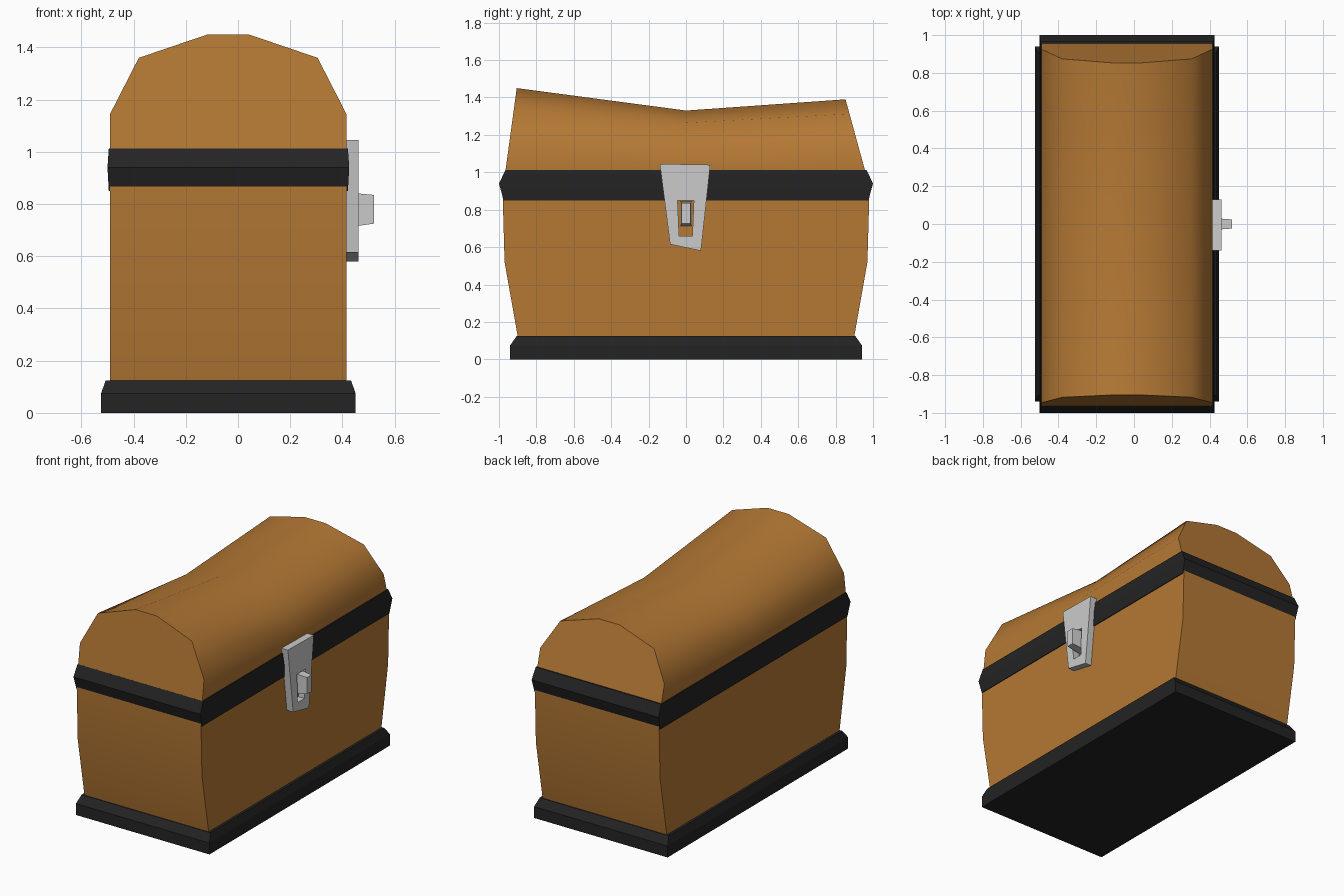
import bpy

if "Cube" in bpy.data.objects:
    bpy.data.objects.remove(bpy.data.objects["Cube"])

def material(name, color):
    m = bpy.data.materials.new(name)
    m.diffuse_color = color
    m.use_nodes = True
    m.node_tree.nodes["Principled BSDF"].inputs["Base Color"].default_value = m.diffuse_color
    return m

wood = material("wood", (0.46, 0.19, 0.035, 1))
iron = material("iron", (0.018, 0.017, 0.018, 1))

def make(name, verts, faces, mat=None, angle=0.5):
    me = bpy.data.meshes.new(name)
    me.from_pydata(verts, [], faces)
    ob = bpy.data.objects.new(name, me)
    bpy.context.collection.objects.link(ob)
    if mat:
        me.materials.append(mat)
    bpy.ops.object.select_all(action='DESELECT')
    ob.select_set(True)
    bpy.context.view_layer.objects.active = ob
    bpy.ops.object.mode_set(mode='EDIT')
    bpy.ops.mesh.select_all(action='SELECT')
    bpy.ops.mesh.normals_make_consistent(inside=False)
    bpy.ops.object.mode_set(mode='OBJECT')
    bpy.ops.object.shade_smooth_by_angle(angle=angle)
    return ob

def loft(name, rings, mat=None, angle=0.5):
    """Closed solid through rings with equal point counts."""
    n = len(rings[0])
    verts = [p for r in rings for p in r]
    faces = [(i*n + j, i*n + (j+1) % n, (i+1)*n + (j+1) % n, (i+1)*n + j)
             for i in range(len(rings) - 1) for j in range(n)]
    faces += [tuple(range(n)), tuple(range(len(verts) - n, len(verts)))]
    return make(name, verts, faces, mat, angle)

def rect(z, half_x, half_y, cx=-0.037):
    return [(cx + sx*half_x, sy*half_y, z)
            for sx, sy in ((-1, -1), (1, -1), (1, 1), (-1, 1))]

# Box, base plinth and rim band
loft("chest_body", [rect(0.1, 0.453, 0.895), rect(0.125, 0.453, 0.90),
                    rect(0.52, 0.453, 0.97), rect(0.87, 0.453, 0.98)], wood)
loft("base_plinth", [rect(0, 0.487, 0.94), rect(0.075, 0.487, 0.94),
                     rect(0.125, 0.470, 0.905)], iron, 0.3)
loft("rim_band", [rect(0.85, 0.458, 0.975), rect(0.94, 0.463, 1.0),
                  rect(1.012, 0.458, 0.965)], iron, 0.3)

# Sagging domed lid: front, middle and back sections
Z0, H = 1.01, 0.44
profile = [(-0.49, 0), (-0.49, 0.135), (-0.38, 0.35), (-0.115, 0.44),
           (0.04, 0.44), (0.305, 0.35), (0.415, 0.135), (0.415, 0)]

def section(y_low, y_high, height):
    return [(x, y_low + (y_high - y_low)*h/H, Z0 + h*height/H) for x, h in profile]

loft("lid", [section(-0.965, -0.905, 0.44), section(0, 0, 0.32),
             section(0.957, 0.853, 0.38)], wood, 0.85)

# Latch plate: tapered slab with a keyhole opening
outer = [(-0.14, 1.045), (0.13, 1.04), (0.08, 0.58), (-0.085, 0.615)]
inner = [(-0.045, 0.85), (0.042, 0.85), (0.034, 0.66), (-0.037, 0.66)]
loops = [[(x, y, z) for y, z in o] for o, x in
         ((outer, 0.413), (outer, 0.462), (inner, 0.462), (inner, 0.413))]
make("latch_plate", [p for l in loops for p in l],
     [(a*4 + j, a*4 + (j+1) % 4, (a+1) % 4*4 + (j+1) % 4, (a+1) % 4*4 + j)
      for a in range(4) for j in range(4)])

# Staple knob standing out through the opening
def knob(x, hy, z0, z1):
    return [(x, -hy, z0), (x, hy, z0), (x, hy, z1), (x, -hy, z1)]

loft("latch_staple", [knob(0.41, 0.03, 0.712, 0.845), knob(0.465, 0.028, 0.717, 0.84),
                      knob(0.52, 0.024, 0.725, 0.835)])
